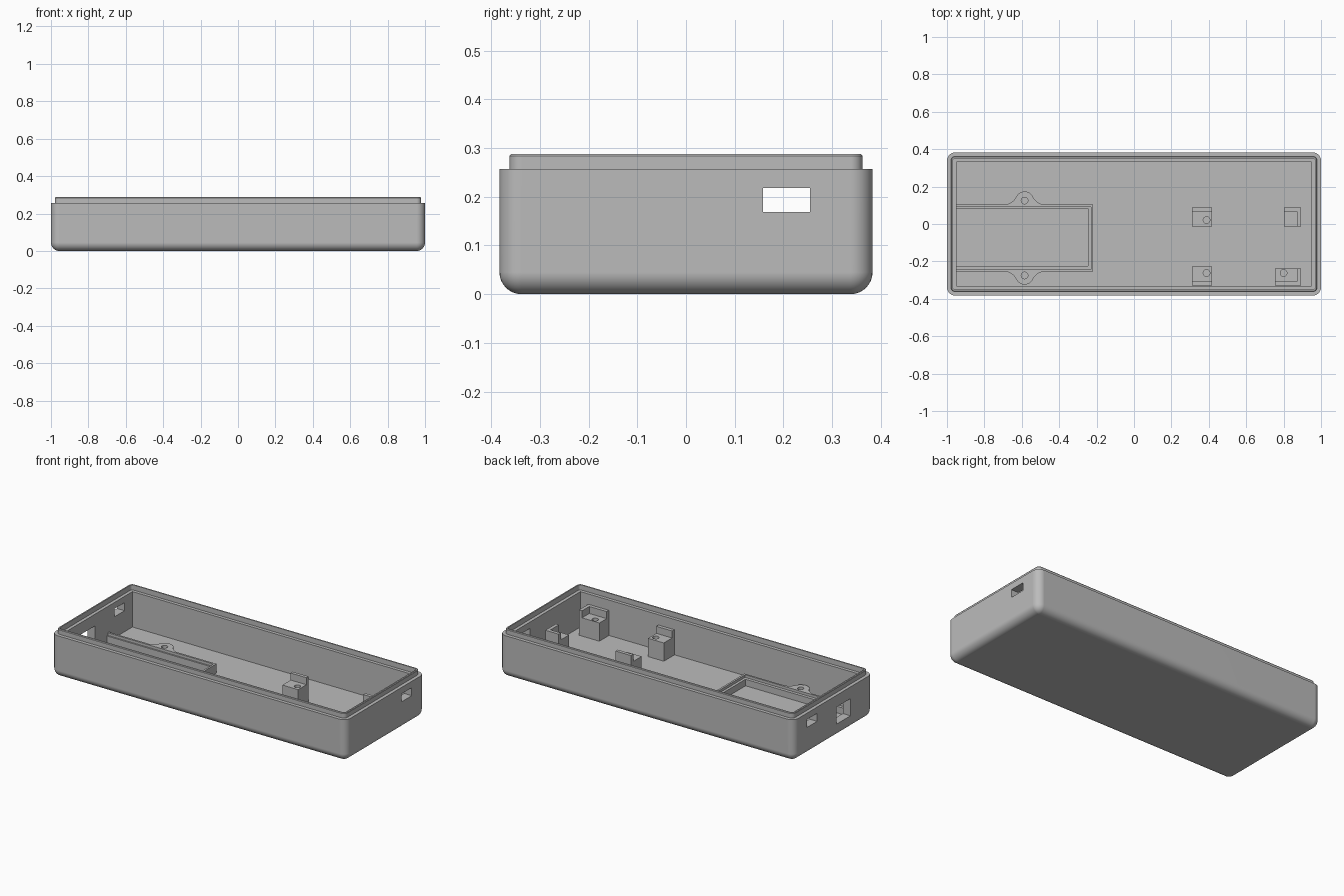
import bpy
import bmesh
from math import sin, cos, pi, radians, atan2

if "Cube" in bpy.data.objects:
    bpy.data.objects.remove(bpy.data.objects["Cube"], do_unlink=True)

grey = bpy.data.materials.new("matte grey")
grey.use_nodes = True
colour = (0.5, 0.5, 0.5, 1)
grey.diffuse_color = colour
grey.node_tree.nodes["Principled BSDF"].inputs["Base Color"].default_value = colour

FLOOR = 0.04
SUNK = FLOOR - 0.01


def finish(name, bm):
    bmesh.ops.remove_doubles(bm, verts=bm.verts, dist=1e-5)
    bmesh.ops.recalc_face_normals(bm, faces=bm.faces)
    mesh = bpy.data.meshes.new(name)
    bm.to_mesh(mesh)
    bm.free()
    mesh.materials.append(grey)
    obj = bpy.data.objects.new(name, mesh)
    bpy.context.collection.objects.link(obj)
    return obj


def prism(name, outline, z0, z1):
    """Extrude a flat outline between two heights."""
    bm = bmesh.new()
    face = bm.faces.new([bm.verts.new((x, y, z0)) for x, y in outline])
    top = bmesh.ops.extrude_face_region(bm, geom=[face])["geom"]
    bmesh.ops.translate(bm, vec=(0, 0, z1 - z0),
                        verts=[v for v in top if isinstance(v, bmesh.types.BMVert)])
    return finish(name, bm)


def block(name, x0, x1, y0, y1, z0, z1):
    return prism(name, [(x0, y0), (x1, y0), (x1, y1), (x0, y1)], z0, z1)


def arc(cx, cy, r, a0, a1, steps):
    angles = [a0 + (a1 - a0) * i / steps for i in range(steps + 1)]
    return [(cx + r * cos(a), cy + r * sin(a)) for a in angles]


def activate(obj):
    bpy.ops.object.select_all(action="DESELECT")
    obj.select_set(True)
    bpy.context.view_layer.objects.active = obj


def cut(obj, cutter):
    cutter.hide_render = True
    mod = obj.modifiers.new("cut", "BOOLEAN")
    mod.operation = "DIFFERENCE"
    mod.solver = "EXACT"
    mod.object = cutter
    activate(obj)
    bpy.ops.object.modifier_apply(modifier=mod.name)
    bpy.data.objects.remove(cutter, do_unlink=True)


def drill(obj, x, y, z0, z1):
    hole = arc(x, y, 0.018, 0, 2 * pi, 24)[:-1]
    cut(obj, prism("hole_cutter", hole, z0, z1))


def smooth(obj):
    activate(obj)
    bpy.ops.object.shade_smooth_by_angle(angle=radians(30))
    obj.modifiers.new("flat walls", "WEIGHTED_NORMAL").keep_sharp = True


# Tray shell: a section of (inset, height, corner radius) swept round the rectangle
R = 0.045
section = []
for i in range(9):
    a = pi / 2 * i / 8
    section.append((R * (1 - sin(a)), R * (1 - cos(a)), R * sin(a)))
section += [(0, 0.257, R), (0.021, 0.257, 0.024), (0.021, 0.284, 0.024),
            (0.024, 0.288, 0.021), (0.032, 0.288, 0.013), (0.032, 0.257, 0.013),
            (0.052, 0.257, 0), (0.052, FLOOR, 0)]
bm = bmesh.new()
loops = []
for inset, z, r in section:
    hx, hy = 1 - inset - r, 0.383 - inset - r
    ring = []
    for k, (sx, sy) in enumerate([(1, 1), (-1, 1), (-1, -1), (1, -1)]):
        ring += arc(sx * hx, sy * hy, r, k * pi / 2, (k + 1) * pi / 2, 8)
    loops.append([bm.verts.new((x, y, z)) for x, y in ring])
for low, high in zip(loops, loops[1:]):
    for i in range(len(low)):
        j = (i + 1) % len(low)
        bm.faces.new((low[i], low[j], high[j], high[i]))
bm.faces.new(loops[0])
bm.faces.new(loops[-1])
tray = finish("tray_shell", bm)

# Port openings in the end walls
cut(tray, block("port_cutter", 0.9, 1.1, 0.158, 0.255, 0.169, 0.218))
cut(tray, block("port_cutter", -1.1, -0.9, 0.158, 0.255, 0.169, 0.218))
cut(tray, block("port_cutter", -1.1, -0.9, -0.165, -0.03, 0.08, 0.185))
smooth(tray)


# Three-sided compartment frame: low inner ledge and a thin raised rim
def u_shape(name, right, top, bottom, in_right, in_top, in_bottom, z0, z1):
    end = -0.955
    return prism(name, [(end, bottom), (right, bottom), (right, top), (end, top),
                        (end, in_top), (in_right, in_top),
                        (in_right, in_bottom), (end, in_bottom)], z0, z1)


u_shape("compartment_ledge", -0.219, 0.104, -0.254, -0.247, 0.083, -0.224, SUNK, 0.08)
u_shape("compartment_rim", -0.219, 0.104, -0.254, -0.231, 0.092, -0.243, 0.08, 0.096)

# Flared screw tabs on both sides of the frame
rise, boss, spread = 0.021, 0.049, 0.11
flare = (spread**2 + rise**2 - boss**2) / (2 * (boss + rise))
lean = atan2(flare - rise, spread)
half = arc(spread, flare, flare, 1.5 * pi, pi + lean, 10)
crown = arc(0, rise, boss, lean, pi - lean, 18)
profile = half + crown[1:-1] + [(-x, y) for x, y in reversed(half)]
profile += [(-spread, -0.006), (spread, -0.006)]
for side, edge, s in (("back", 0.104, 1), ("front", -0.254, -1)):
    tab = prism(side + "_screw_tab", [(-0.585 + x, edge + s * y) for x, y in profile],
                SUNK, 0.095)
    drill(tab, -0.585, edge + s * rise, FLOOR, 0.2)
    smooth(tab)

# Board posts: a block with a raised stop on its outer edges
SEAT, STOP, T = 0.152, 0.195, 0.021
posts = [("inner_back", 0.31, 0.417, -0.013, 0.088, 1, False, (0.388, 0.021)),
         ("inner_front", 0.31, 0.417, -0.329, -0.228, -1, False, (0.388, -0.262)),
         ("end_back", 0.802, 0.893, -0.013, 0.088, 1, True, None),
         ("end_front", 0.754, 0.893, -0.329, -0.238, -1, True, (0.8, -0.262))]
for name, x0, x1, y0, y1, side, corner, hole in posts:
    post = block(name + "_post", x0, x1, y0, y1, SUNK, SEAT)
    if hole:
        drill(post, *hole, 0.06, 0.3)
    outer, inner = (y1, y1 - T) if side > 0 else (y0, y0 + T)
    far = y0 if side > 0 else y1
    if corner:
        outline = [(x0, outer), (x1, outer), (x1, far),
                   (x1 - T, far), (x1 - T, inner), (x0, inner)]
    else:
        outline = [(x0, outer), (x1, outer), (x1, inner), (x0, inner)]
    prism(name + "_stop", outline, SEAT, STOP)
